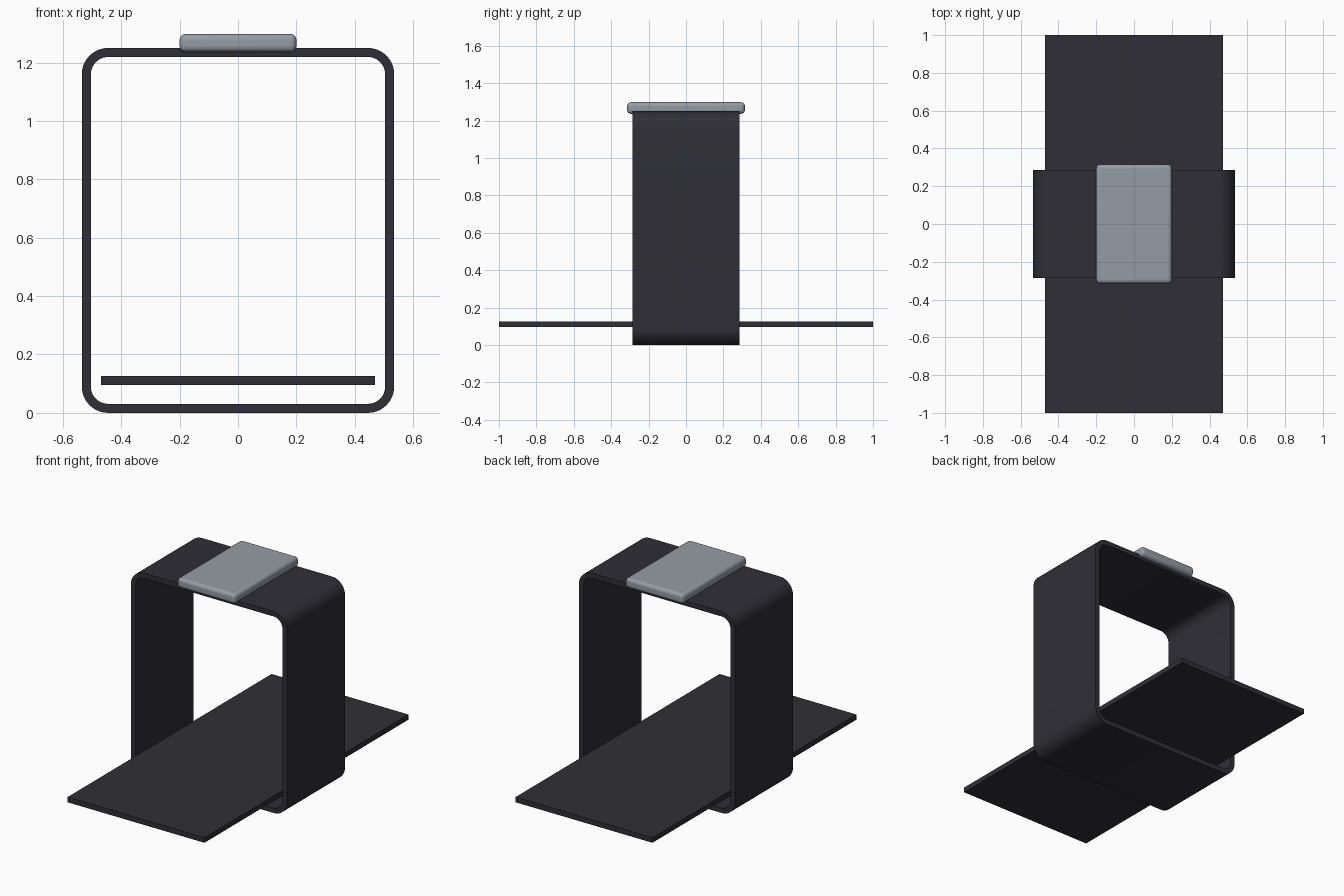
import bpy
import bmesh
from math import cos, sin, pi

cube = bpy.data.objects.get("Cube")
if cube:
    bpy.data.objects.remove(cube, do_unlink=True)


def material(name, rgb):
    mat = bpy.data.materials.new(name)
    mat.use_nodes = True
    mat.diffuse_color = (*rgb, 1)
    mat.node_tree.nodes["Principled BSDF"].inputs["Base Color"].default_value = (*rgb, 1)
    return mat


def finish(name, bm, mat, bevel=0, segments=1):
    bmesh.ops.recalc_face_normals(bm, faces=bm.faces)
    mesh = bpy.data.meshes.new(name)
    bm.to_mesh(mesh)
    bm.free()
    mesh.materials.append(mat)
    obj = bpy.data.objects.new(name, mesh)
    bpy.context.collection.objects.link(obj)
    if bevel:
        mod = obj.modifiers.new("rounded_edges", "BEVEL")
        mod.width = bevel
        mod.segments = segments
    bpy.ops.object.select_all(action="DESELECT")
    obj.select_set(True)
    bpy.context.view_layer.objects.active = obj
    bpy.ops.object.shade_smooth_by_angle(angle=pi / 6)
    return obj


def slab(name, half_x, half_y, bottom, top, mat, **bevel):
    bm = bmesh.new()
    bmesh.ops.create_cube(bm, size=2)
    for v in bm.verts:
        v.co = (v.co.x * half_x, v.co.y * half_y, top if v.co.z > 0 else bottom)
    return finish(name, bm, mat, **bevel)


def rounded_outline(half_w, bottom, top, radius, steps=10):
    """Rounded rectangle as (x, z) points, counter-clockwise."""
    corners = [(1, top - radius), (-1, top - radius),
               (-1, bottom + radius), (1, bottom + radius)]
    points = []
    for quarter, (side, cz) in enumerate(corners):
        for i in range(steps + 1):
            a = (quarter + i / steps) * pi / 2
            points.append((side * (half_w - radius) + radius * cos(a), cz + radius * sin(a)))
    return points


def band(name, half_w, height, half_depth, thickness, radius, mat):
    outer = rounded_outline(half_w, 0, height, radius)
    inner = rounded_outline(half_w - thickness, thickness, height - thickness, radius - thickness)
    bm = bmesh.new()
    # Four loops swept around the band: outer front, outer back, inner back, inner front
    loops = [[bm.verts.new((x, y, z)) for x, z in line]
             for line, y in ((outer, -half_depth), (outer, half_depth),
                             (inner, half_depth), (inner, -half_depth))]
    n = len(outer)
    for k in range(4):
        a, b = loops[k], loops[(k + 1) % 4]
        for i in range(n):
            j = (i + 1) % n
            bm.faces.new((a[i], a[j], b[j], b[i]))
    return finish(name, bm, mat)


charcoal = material("charcoal", (0.028, 0.028, 0.037))
grey = material("cool grey", (0.30, 0.335, 0.375))

# Upright band, board passing through it, and soft pad on top
band("frame_band", 0.535, 1.25, 0.285, 0.031, 0.09, charcoal)
slab("base_board", 0.47, 1.0, 0.095, 0.127, charcoal)
slab("top_pad", 0.2, 0.315, 1.236, 1.298, grey, bevel=0.02, segments=4)
